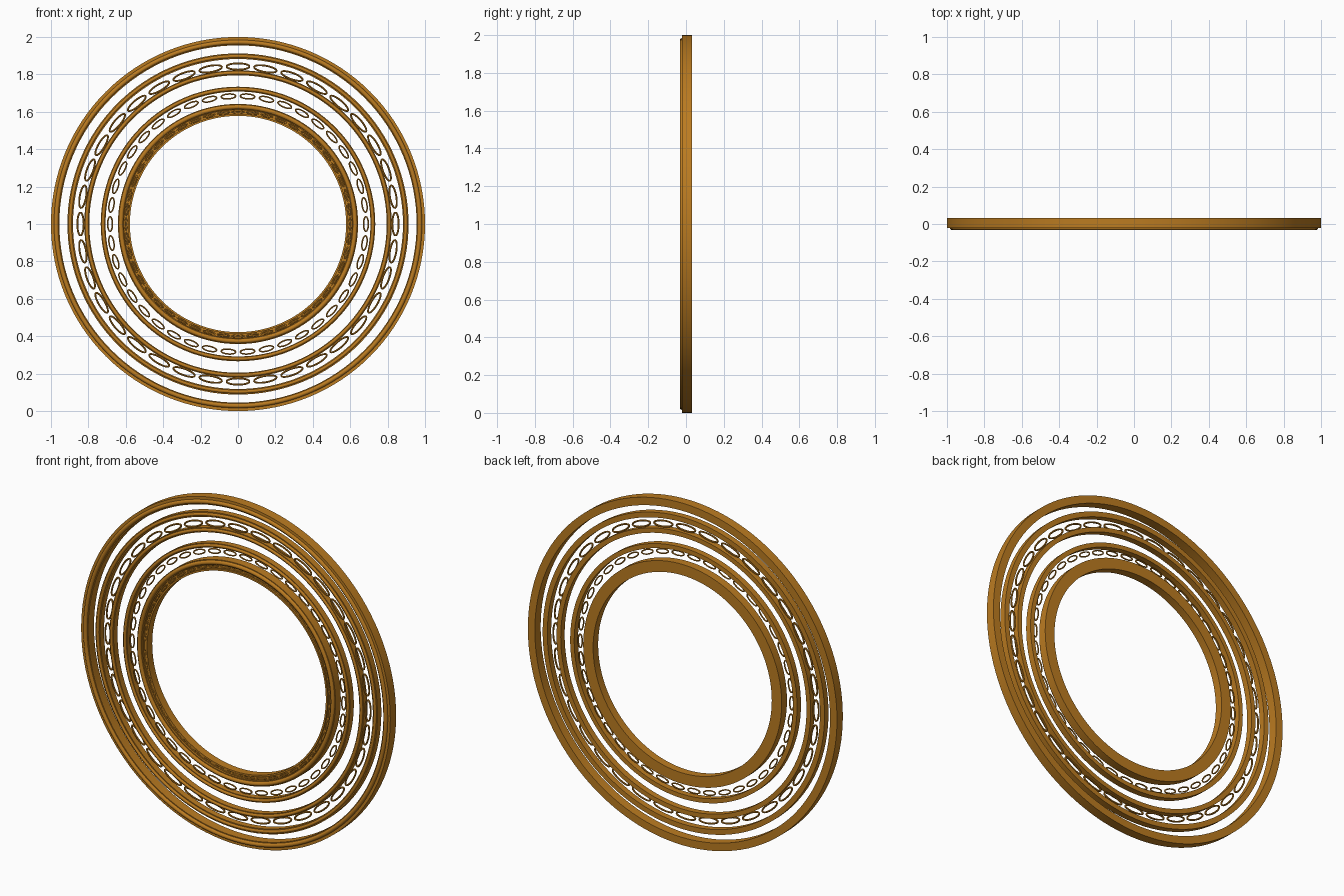
import bpy, bmesh
from math import sin, cos, pi, hypot, radians

if "Cube" in bpy.data.objects:
    bpy.data.objects.remove(bpy.data.objects["Cube"])

SEG = 128
bronze = bpy.data.materials.new("bronze")
bronze.diffuse_color = (0.5, 0.2, 0.015, 1)
bronze.use_nodes = True
bronze.node_tree.nodes["Principled BSDF"].inputs["Base Color"].default_value = bronze.diffuse_color


def finish(name, bm):
    bmesh.ops.recalc_face_normals(bm, faces=bm.faces)
    me = bpy.data.meshes.new(name)
    bm.to_mesh(me)
    bm.free()
    me.materials.append(bronze)
    ob = bpy.data.objects.new(name, me)
    ob.location = (0, 0, 1)
    bpy.context.collection.objects.link(ob)
    bpy.ops.object.select_all(action='DESELECT')
    ob.select_set(True)
    bpy.context.view_layer.objects.active = ob
    bpy.ops.object.shade_smooth_by_angle(angle=radians(30))
    return ob


def skin(bm, rows):
    """Bridge a closed sequence of closed vertex loops."""
    rows = [[bm.verts.new(p) for p in row] for row in rows]
    n = len(rows[0])
    for i, a in enumerate(rows):
        b = rows[(i + 1) % len(rows)]
        for j in range(n):
            bm.faces.new((a[j], a[(j + 1) % n], b[(j + 1) % n], b[j]))


def ring(name, profile):
    """Spin a closed (radius, depth) profile about the y axis."""
    bm = bmesh.new()
    skin(bm, [[(r * cos(2 * pi * i / SEG), y, r * sin(2 * pi * i / SEG))
               for r, y in profile] for i in range(SEG)])
    finish(name, bm)


def link_chain(name, count, radius, a, b, tube, depth=0.0, steps=24, sides=8):
    """Circle of elliptical wire links lying in the ring's plane."""
    bm = bmesh.new()
    for k in range(count):
        t = 2 * pi * k / count
        rows = []
        for i in range(steps):
            u = 2 * pi * i / steps
            nx, nz = b * cos(u), a * sin(u)
            d = hypot(nx, nz)
            row = []
            for j in range(sides):
                v = 2 * pi * j / sides
                s = a * cos(u) + nx / d * tube * cos(v)
                q = radius + b * sin(u) + nz / d * tube * cos(v)
                row.append((q * cos(t) - s * sin(t), depth + tube * sin(v),
                            q * sin(t) + s * cos(t)))
            rows.append(row)
        skin(bm, rows)
    finish(name, bm)


def bead(r, y, w, n=8):
    """Half-round moulding facing the front, as profile points."""
    return [(r + w * cos(pi * i / n), y - w * sin(pi * i / n)) for i in range(n + 1)]


# Outer rim with raised front moulding
ring("outer_rim", [(0.955, 0.033), (1.0, 0.033), (1.0, -0.021)]
     + bead(0.972, -0.021, 0.012) + [(0.955, -0.021)])

# Three slim intermediate bands with rounded fronts
for name, r0, r1 in (("outer_band", 0.882, 0.912),
                     ("middle_band", 0.795, 0.822),
                     ("inner_band", 0.708, 0.734)):
    m = (r0 + r1) / 2
    ring(name, [(r0, 0.022), (r1, 0.022), (r1, -0.014)]
         + bead(m, -0.014, 0.009) + [(r0, -0.014)])

# Inner rim: raised outer moulding and a recessed inner ledge
ring("inner_rim", [(0.578, 0.033), (0.642, 0.033), (0.642, -0.016)]
     + bead(0.626, -0.016, 0.012) + [(0.609, -0.016), (0.609, -0.004),
                                     (0.588, -0.004), (0.588, -0.014), (0.578, -0.014)])

# Chains of oval links between the bands, and fine links on the ledge
link_chain("large_oval_links", 36, 0.842, 0.061, 0.017, 0.005)
link_chain("small_oval_links", 42, 0.684, 0.039, 0.013, 0.004)
link_chain("ledge_links", 48, 0.599, 0.032, 0.006, 0.003, depth=-0.006, steps=16, sides=6)
